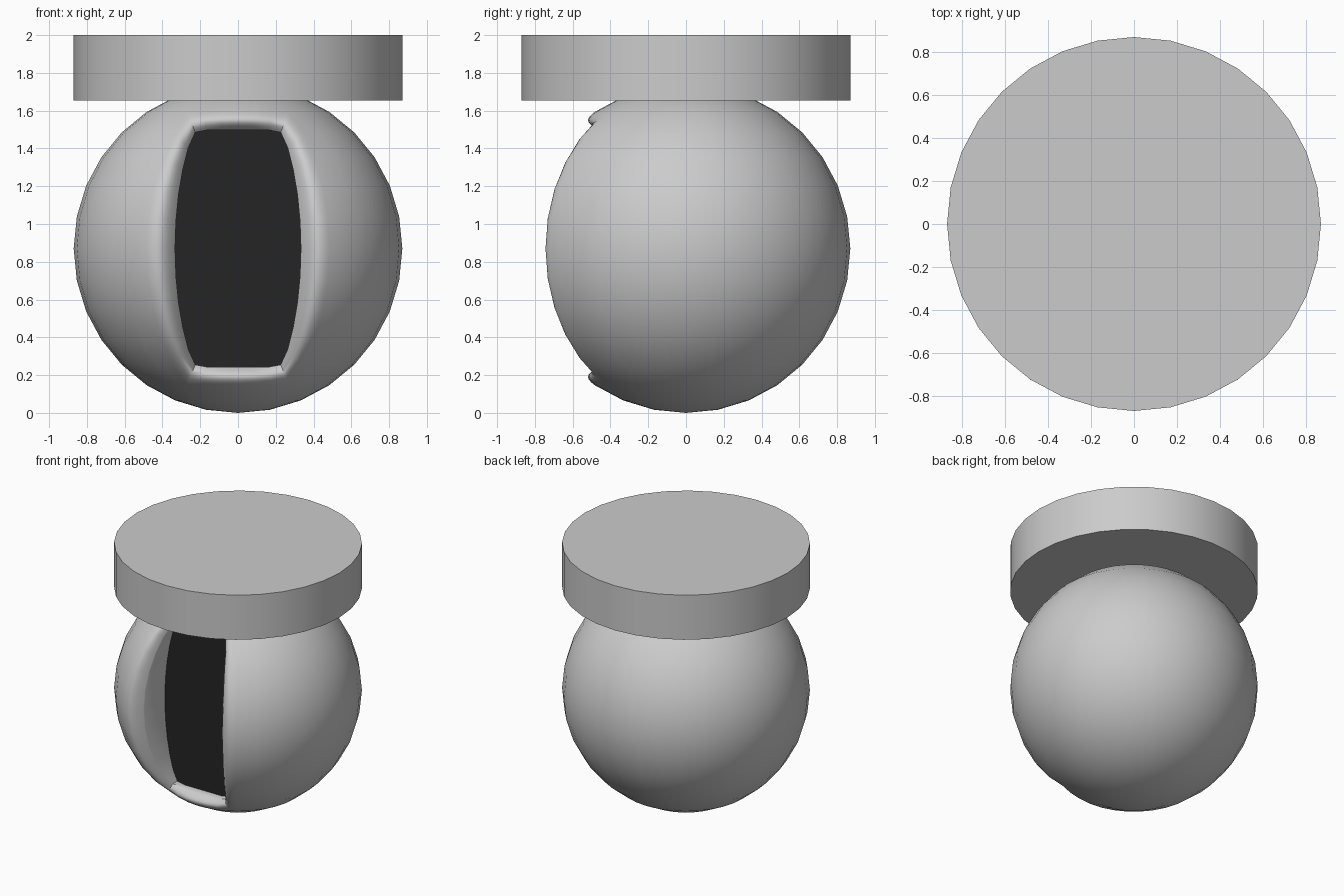
import bpy, bmesh
from math import sin, cos, pi, radians, sqrt, atan2, asin
from mathutils import Vector

R = 0.87            # ball radius, also height of its centre
LON = radians(33.75)  # half width of the opening
LAT = radians(56.25)  # half height of the opening
BACK_Y = -0.42      # depth of the dark panel

old = bpy.data.objects.get("Cube")
if old:
    bpy.data.objects.remove(old, do_unlink=True)


def material(name, rgb):
    m = bpy.data.materials.new(name)
    m.use_nodes = True
    m.diffuse_color = (*rgb, 1)
    m.node_tree.nodes["Principled BSDF"].inputs["Base Color"].default_value = (*rgb, 1)
    return m


grey = material("light grey", (0.6, 0.6, 0.6))
dark = material("near black", (0.018, 0.018, 0.018))


def finish(bm, name, mats, z, angle):
    bmesh.ops.recalc_face_normals(bm, faces=bm.faces[:])
    mesh = bpy.data.meshes.new(name)
    bm.to_mesh(mesh)
    bm.free()
    for m in mats:
        mesh.materials.append(m)
    ob = bpy.data.objects.new(name, mesh)
    ob.location.z = z
    bpy.context.collection.objects.link(ob)
    bpy.ops.object.select_all(action="DESELECT")
    ob.select_set(True)
    bpy.context.view_layer.objects.active = ob
    bpy.ops.object.shade_smooth_by_angle(angle=radians(angle))
    return ob


def lon_lat(p):
    return atan2(p.x, -p.y), asin(max(-1, min(1, p.z / R)))


def inner_point(p):
    """Edge of the recess that belongs to a point on the opening rim."""
    lon, lat = lon_lat(p)
    corner = abs(lon) > LON - 0.01 and abs(lat) > LAT - 0.01
    z = p.z * (0.85 if corner else 0.868)
    width = sqrt(1 - (z / R) ** 2)
    x = 0.333 * width * sin(lon) / sin(LON)
    return Vector((x * (0.96 if corner else 1), -0.67 * width, z))


# Ball with an opening in the front
bm = bmesh.new()
bmesh.ops.create_uvsphere(bm, u_segments=32, v_segments=16, radius=R)
hole = []
for f in bm.faces:
    lon, lat = lon_lat(f.calc_center_median())
    if abs(lon) < LON and abs(lat) < LAT:
        hole.append(f)
bmesh.ops.delete(bm, geom=hole, context="FACES")
rim_edges = [e for e in bm.edges if e.is_boundary]
rim = {v for e in rim_edges for v in e.verts}

# Rounded lip rolling inward, then a straight wall back to the panel
rings = {}
for v in rim:
    start, end = v.co.copy(), inner_point(v.co)
    ring = [v]
    for s in (0.15, 0.3, 0.45, 0.6, 0.75, 0.88, 0.96, 1.0):
        p = start.lerp(end, s)
        p.y -= 0.045 * sin(pi * s)
        ring.append(bm.verts.new(p))
    ring.append(bm.verts.new((end.x, BACK_Y, end.z)))
    rings[v] = ring
back_edges = []
for e in rim_edges:
    a, b = (rings[v] for v in e.verts)
    for k in range(len(a) - 1):
        bm.faces.new((a[k], b[k], b[k + 1], a[k + 1]))
    back_edges.append(bm.edges.get((a[-1], b[-1])))

# Flat dark panel closing the recess
for f in bmesh.ops.contextual_create(bm, geom=back_edges)["faces"]:
    f.material_index = 1
finish(bm, "ball_body", [grey, dark], R, 40)

# Flat round lid on top
bm = bmesh.new()
bmesh.ops.create_cone(bm, cap_ends=True, segments=32, radius1=R, radius2=R, depth=0.345)
finish(bm, "round_lid", [grey], 2 - 0.345 / 2, 30)
